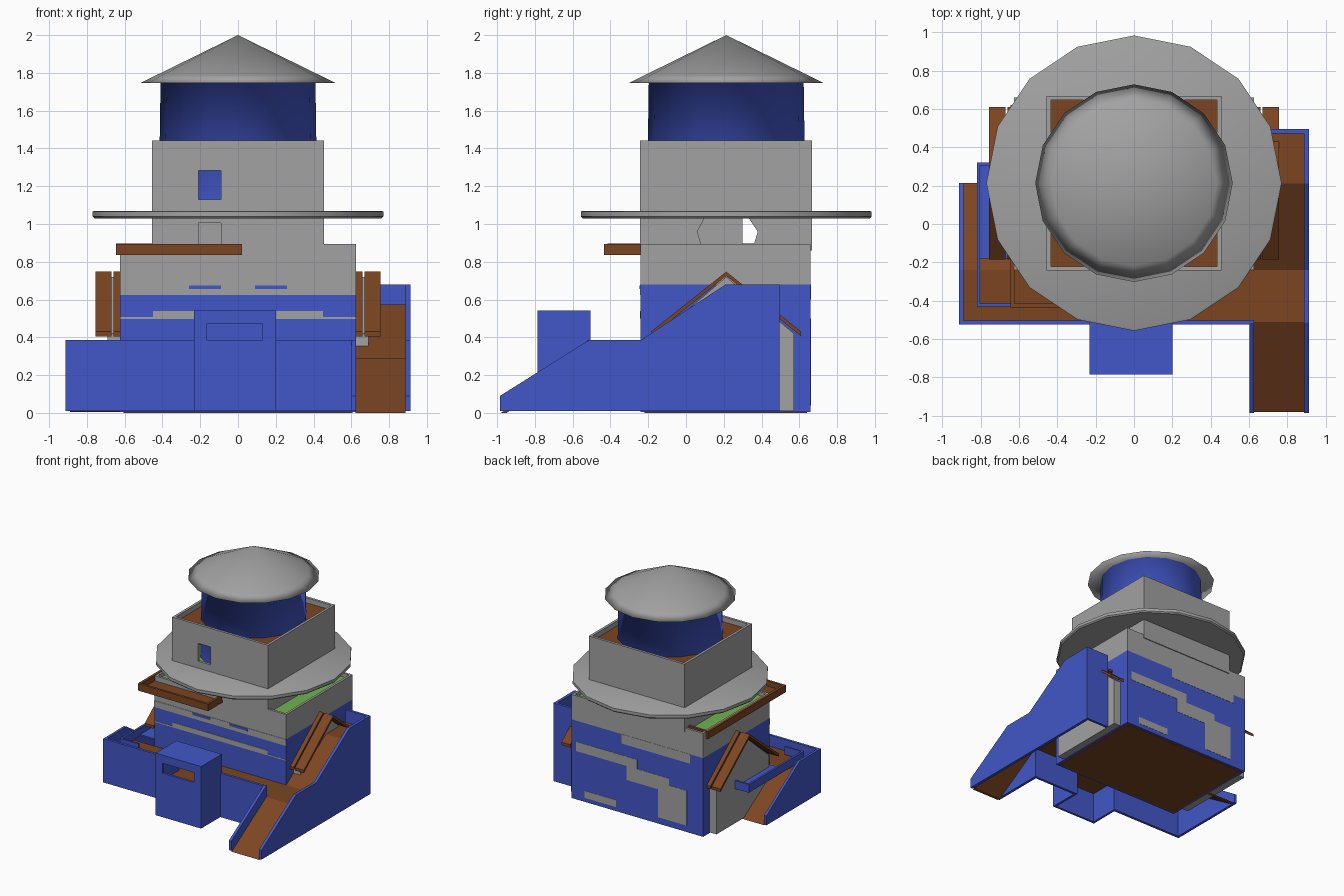
import bpy, bmesh, math

if "Cube" in bpy.data.objects:
    bpy.data.objects.remove(bpy.data.objects["Cube"])

CY = 0.213  # tower axis in y


def material(name, rgb):
    m = bpy.data.materials.new(name)
    m.diffuse_color = (*rgb, 1)
    m.use_nodes = True
    m.node_tree.nodes["Principled BSDF"].inputs["Base Color"].default_value = m.diffuse_color
    return m


BLUE = material("blue", (0.054, 0.095, 0.58))
BROWN = material("brown", (0.20, 0.06, 0.016))
GREEN = material("green", (0.17, 0.45, 0.08))
GREY = material("grey", (0.36, 0.36, 0.36))


def finish(name, bm, mat):
    bmesh.ops.recalc_face_normals(bm, faces=bm.faces)
    me = bpy.data.meshes.new(name)
    bm.to_mesh(me)
    bm.free()
    ob = bpy.data.objects.new(name, me)
    bpy.context.collection.objects.link(ob)
    me.materials.append(mat)
    return ob


def prism(name, yz, x0, x1, mat=GREY):
    """Side profile in y/z extruded along x."""
    bm = bmesh.new()
    face = bm.faces.new([bm.verts.new((x0, y, z)) for y, z in yz])
    ext = bmesh.ops.extrude_face_region(bm, geom=[face], use_keep_orig=True)
    vs = [g for g in ext["geom"] if isinstance(g, bmesh.types.BMVert)]
    bmesh.ops.translate(bm, verts=vs, vec=(x1 - x0, 0, 0))
    return finish(name, bm, mat)


def box(name, x0, x1, y0, y1, z0, z1, mat=GREY):
    return prism(name, [(y0, z0), (y1, z0), (y1, z1), (y0, z1)], x0, x1, mat)


def walls(name, x0, x1, y0, y1, z0, z1, t, mat=GREY):
    """Rectangular tube, open at top and bottom."""
    bm = bmesh.new()
    rings = []
    for d, z in ((0, z0), (0, z1), (t, z1), (t, z0)):
        rings.append([bm.verts.new(p) for p in ((x0 + d, y0 + d, z), (x1 - d, y0 + d, z),
                                                (x1 - d, y1 - d, z), (x0 + d, y1 - d, z))])
    for k in range(4):
        a, b = rings[k], rings[(k + 1) % 4]
        for i in range(4):
            j = (i + 1) % 4
            bm.faces.new((a[i], a[j], b[j], b[i]))
    return finish(name, bm, mat)


def lathe(name, prof, mat=GREY, n=16, angle=40):
    """Radius/height profile turned about the tower axis."""
    bm = bmesh.new()
    rings = []
    for r, z in prof:
        if r == 0:
            rings.append([bm.verts.new((0, CY, z))] * n)
        else:
            rings.append([bm.verts.new((r * math.cos(2 * math.pi * i / n),
                                        CY + r * math.sin(2 * math.pi * i / n), z)) for i in range(n)])
    for a, b in zip(rings, rings[1:]):
        for i in range(n):
            j = (i + 1) % n
            bm.faces.new(list(dict.fromkeys((a[i], a[j], b[j], b[i]))))
    ob = finish(name, bm, mat)
    bpy.ops.object.select_all(action='DESELECT')
    ob.select_set(True)
    bpy.context.view_layer.objects.active = ob
    bpy.ops.object.shade_smooth_by_angle(angle=math.radians(angle))
    return ob


def cut(target, cutter):
    cutter.hide_render = True
    cutter.hide_viewport = True
    cutter.display_type = 'WIRE'
    m = target.modifiers.new("opening", 'BOOLEAN')
    m.operation, m.solver, m.object = 'DIFFERENCE', 'EXACT', cutter


# main block: blue lower walls, grey upper walls, floors
walls("lower_walls", -0.625, 0.625, -0.24, 0.66, 0.005, 0.68, 0.02, BLUE)
walls("upper_walls", -0.625, 0.625, -0.24, 0.66, 0.68, 0.893, 0.02)
box("front_band", -0.625, 0.625, -0.243, -0.239, 0.625, 0.68)
box("ground_floor", -0.605, 0.605, -0.22, 0.64, 0.0, 0.012, BROWN)
box("terrace_floor", -0.605, 0.605, -0.22, 0.64, 0.84, 0.86, GREEN)
for s in (-1, 1):
    box("slit_window", s * 0.09, s * 0.26, -0.246, -0.239, 0.655, 0.675, BLUE)
box("front_strip", -0.45, 0.45, -0.243, -0.239, 0.50, 0.54)
box("front_line", -0.625, 0.625, -0.242, -0.239, 0.497, 0.507)
# bare grey patches on the back wall
for x0, x1, z0, z1 in ((0.0, 0.58, 0.42, 0.50), (-0.47, -0.2, 0.06, 0.36), (-0.3, 0.1, 0.30, 0.42),
                       (-0.5, 0.15, 0.60, 0.68), (0.2, 0.5, 0.04, 0.10)):
    box("back_patch", x0, x1, 0.655, 0.662, z0, z1)

# square tower with window and door openings
tower = walls("tower_walls", -0.455, 0.455, -0.243, 0.668, 0.86, 1.443, 0.022)
cut(tower, box("window_cutter", -0.21, -0.09, -0.4, -0.1, 1.13, 1.283))
cut(tower, box("door_cutter", -0.21, -0.09, -0.4, -0.1, 0.893, 1.005))
cut(tower, prism("side_door_cutter", [(0.08, 0.893), (0.36, 0.893), (0.38, 0.96), (0.33, 1.035),
                                      (0.1, 1.035), (0.06, 0.96)], -0.6, 0.6))
box("tower_core", -0.25, 0.25, 0.04, 0.30, 0.86, 1.04)
box("tower_storey_floor", -0.433, 0.433, -0.221, 0.646, 1.06, 1.08, GREEN)
box("tower_roof_floor", -0.433, 0.433, -0.221, 0.646, 1.38, 1.40, BROWN)
lathe("ring_platform", [(0, 1.03), (0.76, 1.03), (0.77, 1.04), (0.77, 1.065), (0.76, 1.07), (0, 1.07)])

# drum and conical roof, one smooth surface
top = lathe("drum_and_cone_roof", [(0.42, 1.08), (0.41, 1.75), (0.515, 1.747), (0.43, 1.789), (0, 2.0)],
            BLUE, angle=180)
top.data.materials.append(GREY)
for p in top.data.polygons:
    p.material_index = int(p.center.z > 1.6)

# upper balcony around front left corner
box("balcony_floor", -0.64, 0.02, -0.43, -0.24, 0.835, 0.85, BROWN)
box("balcony_front_rail", -0.645, 0.02, -0.435, -0.415, 0.835, 0.895, BROWN)
box("balcony_end_rail", 0.0, 0.02, -0.415, -0.24, 0.835, 0.895, BROWN)
box("balcony_left_rail", -0.645, -0.622, -0.415, 0.62, 0.835, 0.897, BROWN)
box("balcony_back_rail", -0.645, -0.455, 0.60, 0.62, 0.835, 0.897, BROWN)

# gabled side houses, mirrored
for s in (-1, 1):
    prism("gable_wall", [(-0.14, 0.01), (0.572, 0.01), (0.572, 0.42), (CY, 0.72), (-0.14, 0.42)],
          s * 0.60, s * 0.69)
    roof = [(-0.185, 0.405), (CY, 0.725), (0.61, 0.405), (0.61, 0.43), (CY, 0.748), (-0.185, 0.43)]
    prism("gable_roof_outer", roof, s * 0.67, s * 0.755, BROWN)
    prism("gable_roof_inner", roof, s * 0.622, s * 0.66, BROWN)

# right ramp: two slopes with landings
prism("right_ramp", [(-0.98, 0.0), (-0.51, 0.29), (-0.24, 0.29), (0.21, 0.573), (0.475, 0.573),
                     (0.475, 0.555), (0.215, 0.555), (-0.235, 0.272), (-0.505, 0.272), (-0.95, 0.0)],
      0.622, 0.888, BROWN)
prism("right_ramp_outer_wall", [(-0.985, 0.01), (-0.985, 0.09), (-0.515, 0.385), (-0.24, 0.385),
                                (0.21, 0.68), (0.495, 0.68), (0.495, 0.01)], 0.887, 0.912, BLUE)
prism("right_ramp_inner_wall", [(-0.985, 0.01), (-0.985, 0.09), (-0.515, 0.385), (-0.50, 0.385),
                                (-0.50, 0.01)], 0.602, 0.626, BLUE)
box("right_ramp_end_wall", 0.69, 0.89, 0.473, 0.495, 0.01, 0.68, BLUE)

# front walkway and left ramp
box("walkway_floor", -0.89, 0.63, -0.505, -0.24, 0.272, 0.29, BROWN)
box("walkway_parapet_left", -0.912, -0.21, -0.525, -0.503, 0.01, 0.385, BLUE)
box("walkway_parapet_right", 0.18, 0.604, -0.525, -0.503, 0.01, 0.385, BLUE)
prism("left_ramp", [(-0.24, 0.29), (0.213, 0.005), (0.185, 0.005), (-0.24, 0.272)], -0.89, -0.622, BROWN)
prism("left_ramp_wall", [(-0.503, 0.01), (-0.503, 0.385), (-0.24, 0.385), (0.213, 0.09), (0.213, 0.01)],
      -0.912, -0.89, BLUE)

# low blue ledge beside left house
box("ledge_floor", -0.81, -0.66, -0.18, 0.315, 0.305, 0.318, BLUE)
box("ledge_side_rail", -0.82, -0.803, -0.43, 0.32, 0.305, 0.375, BLUE)
box("ledge_front_rail", -0.803, -0.645, -0.43, -0.415, 0.305, 0.375, BLUE)
box("ledge_back_rail", -0.803, -0.66, 0.303, 0.32, 0.305, 0.375, BLUE)

# front lookout box with slot window, open at back and below
front = walls("lookout_walls", -0.232, 0.2, -0.785, -0.505, 0.01, 0.53, 0.02, BLUE)
cut(front, box("slot_cutter", -0.165, 0.13, -0.9, -0.7, 0.387, 0.472))
cut(front, box("back_cutter", -0.212, 0.18, -0.6, -0.4, -0.1, 0.522))
box("lookout_roof", -0.232, 0.2, -0.785, -0.505, 0.522, 0.542, BLUE)
box("lookout_floor", -0.212, 0.18, -0.765, -0.505, 0.272, 0.29, BROWN)
